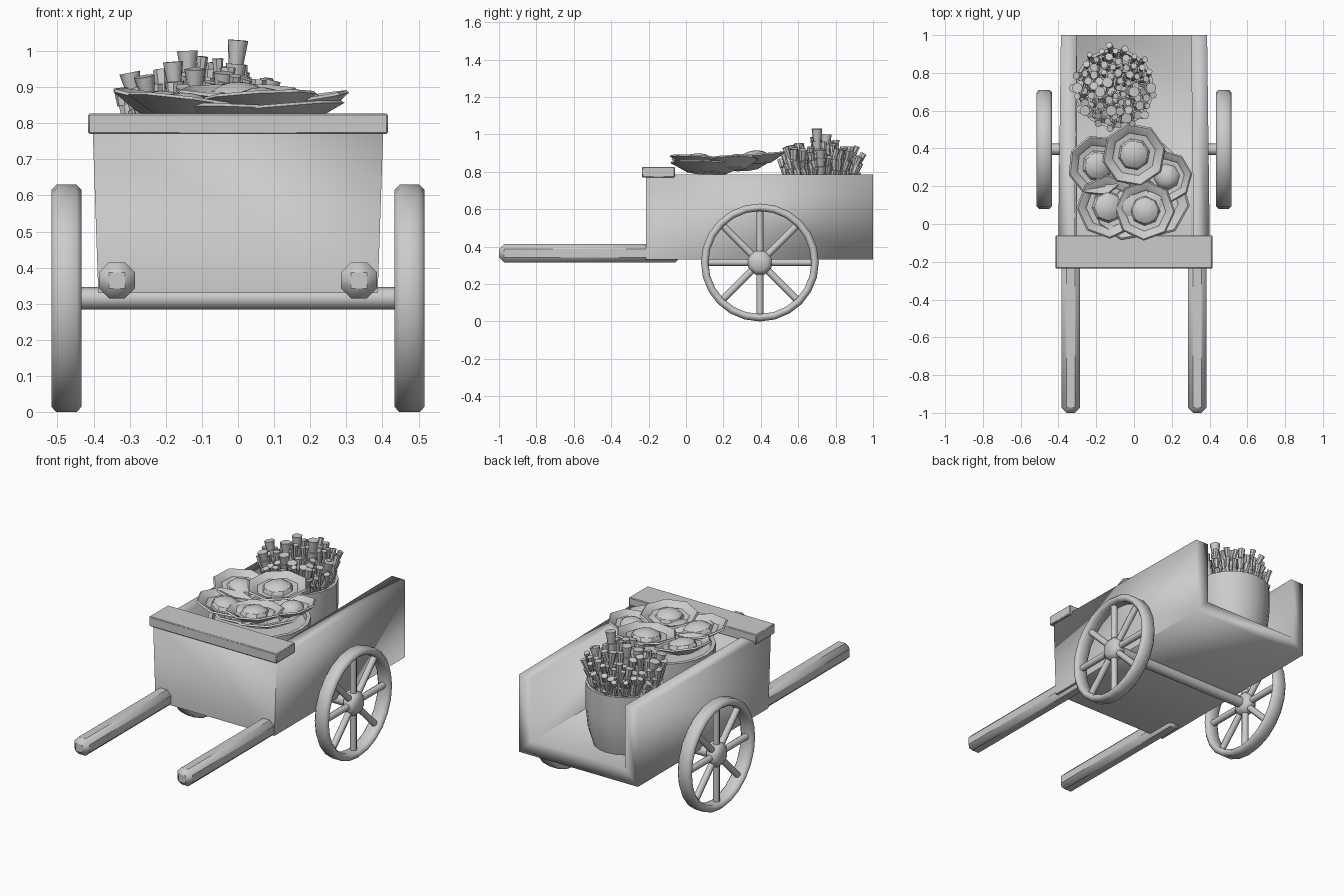
import bpy, bmesh, math, random
from mathutils import Matrix, Vector

if "Cube" in bpy.data.objects:
    bpy.data.objects.remove(bpy.data.objects["Cube"], do_unlink=True)
random.seed(7)

grey = bpy.data.materials.new("plain light grey")
grey.use_nodes = True
grey.diffuse_color = (0.6, 0.6, 0.6, 1)
grey.node_tree.nodes["Principled BSDF"].inputs["Base Color"].default_value = (0.6, 0.6, 0.6, 1)


def finish(name, bm, angle=35, bevel=0, segments=1):
    bmesh.ops.recalc_face_normals(bm, faces=bm.faces)
    mesh = bpy.data.meshes.new(name)
    bm.to_mesh(mesh)
    bm.free()
    ob = bpy.data.objects.new(name, mesh)
    bpy.context.collection.objects.link(ob)
    mesh.materials.append(grey)
    if bevel:
        mod = ob.modifiers.new("soft edges", "BEVEL")
        mod.width, mod.segments = bevel, segments
    bpy.ops.object.select_all(action="DESELECT")
    ob.select_set(True)
    bpy.context.view_layer.objects.active = ob
    bpy.ops.object.shade_smooth_by_angle(angle=math.radians(angle))
    return ob


def add_box(bm, low, high):
    low, high = Vector(low), Vector(high)
    mat = Matrix.Translation((low + high) / 2) @ Matrix.Diagonal((*(high - low), 1))
    return bmesh.ops.create_cube(bm, size=1, matrix=mat)["verts"]


def add_rod(bm, start, end, r1, r2=None, sides=8):
    start, end = Vector(start), Vector(end)
    axis = end - start
    mat = Matrix.Translation((start + end) / 2) @ axis.to_track_quat("Z", "Y").to_matrix().to_4x4()
    bmesh.ops.create_cone(bm, cap_ends=True, segments=sides, radius1=r1,
                          radius2=r1 if r2 is None else r2, depth=axis.length, matrix=mat)


def add_lathe(bm, profile, sides, mat, closed=False):
    # Spin a radius/height profile around the local z axis
    rings = []
    for r, h in profile:
        count = sides if r > 0 else 1
        rings.append([bm.verts.new(mat @ Vector((r * math.cos(2 * math.pi * i / sides),
                      r * math.sin(2 * math.pi * i / sides), h))) for i in range(count)])
    pairs = list(zip(rings, rings[1:]))
    if closed:
        pairs.append((rings[-1], rings[0]))
    for a, b in pairs:
        for i in range(sides):
            j = (i + 1) % sides
            face = [a[i % len(a)], a[j % len(a)], b[j % len(b)], b[i % len(b)]]
            bm.faces.new(list(dict.fromkeys(face)))


# Cart bed: tapered tray, open on top and at the rear
bm = bmesh.new()
add_box(bm, (-0.387, -0.215, 0.33), (0.387, 1, 0.785))
for v in bm.verts:
    if v.co.y < 0 and v.co.z > 0.5:
        v.co.x *= 1.04
bmesh.ops.recalc_face_normals(bm, faces=bm.faces)
bmesh.ops.delete(bm, geom=[f for f in bm.faces if f.normal.z > 0.9 or f.normal.y > 0.9],
                 context="FACES_ONLY")
bed = finish("cart_bed", bm)
wall = bed.modifiers.new("wall thickness", "SOLIDIFY")
wall.thickness, wall.offset, wall.use_even_offset = 0.085, -1, True

# Front rail
bm = bmesh.new()
add_box(bm, (-0.415, -0.235, 0.77), (0.415, -0.06, 0.827))
finish("front_rail", bm, bevel=0.004)

# Axle
bm = bmesh.new()
add_rod(bm, (-0.47, 0.395, 0.315), (0.47, 0.395, 0.315), 0.031)
finish("axle", bm, 50)

for side, label in ((-1, "right"), (1, "left")):
    # Pull handle
    bm = bmesh.new()
    add_box(bm, (side * 0.335 - 0.05, -1, 0.315), (side * 0.335 + 0.05, -0.03, 0.415))
    finish(label + "_handle", bm, 50, bevel=0.028)

    # Wheel: rim, hub and spokes
    centre = Vector((side * 0.475, 0.395, 0.315))
    turn = Matrix.Translation(centre) @ Matrix.Rotation(math.pi / 2, 4, "Y")
    bm = bmesh.new()
    rim = [(0.275, -0.028), (0.288, -0.042), (0.3, -0.042), (0.315, -0.028),
           (0.315, 0.028), (0.3, 0.042), (0.288, 0.042), (0.275, 0.028)]
    add_lathe(bm, rim, 24, turn, closed=True)
    finish(label + "_wheel_rim", bm, 50)
    bm = bmesh.new()
    add_lathe(bm, [(0, -0.04), (0.045, -0.04), (0.068, -0.02), (0.068, 0.02),
                   (0.045, 0.04), (0, 0.04)], 8, turn @ Matrix.Rotation(math.pi / 8, 4, "Z"))
    finish(label + "_wheel_hub", bm, 50)
    bm = bmesh.new()
    for i in range(8):
        a = i * math.pi / 4
        add_rod(bm, centre, centre + Vector((0, math.cos(a), math.sin(a))) * 0.285, 0.019)
    finish(label + "_wheel_spokes", bm, 50)

# Barrels standing in the bed
barrel = [(0, 0), (0.8, 0), (0.94, 0.1), (1, 0.22), (1, 0.36), (0.92, 0.36), (0.9, 0.33), (0, 0.33)]
for name, x, y, r in (("front_barrel", 0.0, 0.2, 0.275), ("rear_barrel", -0.105, 0.72, 0.21)):
    bm = bmesh.new()
    add_lathe(bm, [(p * r, h) for p, h in barrel], 20, Matrix.Translation((x, y, 0.41)))
    finish(name, bm)

# Dish-shaped blooms: eight-sided flared rim, recessed ring and domed heart
bloom = [(0, -0.02), (0.5, -0.018), (1, 0.028), (0.95, 0.036), (0.72, 0.02), (0.68, 0.012),
         (0.5, 0.01), (0.44, 0.03), (0.3, 0.045), (0.15, 0.052), (0, 0.054)]
placements = [(-0.195, 0.31, 0.835, 0.165), (0.0, 0.37, 0.86, 0.17), (0.175, 0.25, 0.835, 0.14),
              (-0.14, 0.09, 0.83, 0.17), (0.06, 0.07, 0.845, 0.16), (0.1, 0.12, 0.81, 0.2),
              (-0.03, 0.1, 0.81, 0.19)]
for i, (x, y, z, r) in enumerate(placements):
    lean = Matrix.Rotation(-x * 0.9, 4, "Y") @ Matrix.Rotation((y - 0.2) * 0.5, 4, "X")
    mat = Matrix.Translation((x, y, z)) @ lean @ Matrix.Rotation(i * 0.7 + 0.3, 4, "Z")
    bm = bmesh.new()
    add_lathe(bm, [(p * r, h) for p, h in bloom], 8, mat)
    finish(f"bloom_{i + 1}", bm, 30)

# Bundle of jointed canes fanning out of the rear barrel
bm = bmesh.new()
count = 75
for i in range(count):
    t = math.sqrt((i + 0.5) / count)
    a = i * math.pi * (3 - math.sqrt(5))
    out = Vector((math.cos(a), math.sin(a), 0))
    base = Vector((-0.105, 0.72, 0.7)) + out * t * 0.165
    top_z = 0.95 - 0.07 * t + random.uniform(-0.05, 0.05)
    tip = Vector((-0.105, 0.72, top_z)) + out * t * 0.225
    joints = 4
    radius = random.uniform(0.013, 0.021)
    for j in range(joints):
        wobble = Vector((random.uniform(-1, 1), random.uniform(-1, 1), 0)) * 0.006
        add_rod(bm, base.lerp(tip, j / joints) + wobble,
                base.lerp(tip, (j + 1) / joints) - wobble, radius * 0.85, radius * 1.15, 7)
# A few thick canes stand taller
for x, y, z in ((0.0, 0.7, 1.03), (-0.14, 0.75, 1.0), (-0.18, 0.7, 0.97), (-0.3, 0.72, 0.94),
                (-0.26, 0.6, 0.93), (-0.04, 0.56, 0.94), (0.09, 0.72, 0.92), (-0.12, 0.6, 0.95)):
    tip = Vector((x, y, z))
    base = Vector((-0.105, 0.72, 0.7)).lerp(Vector((x, y, 0.7)), 0.75)
    for j in range(5):
        add_rod(bm, base.lerp(tip, j / 5), base.lerp(tip, (j + 1) / 5), 0.021, 0.029, 8)
finish("cane_bundle", bm, 50)
